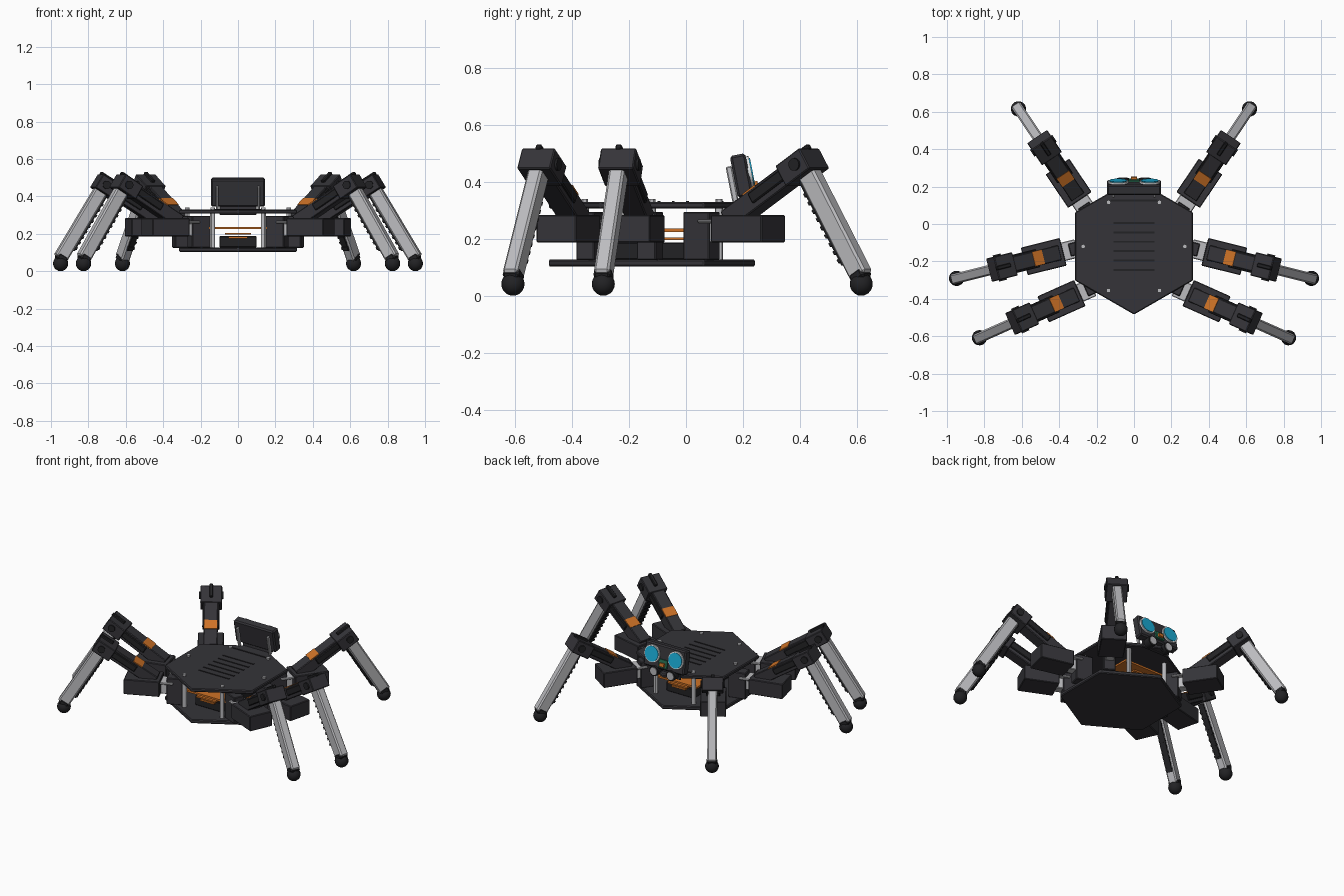
import bpy, bmesh, math
from mathutils import Matrix, Vector

cube = bpy.data.objects.get("Cube")
if cube:
    bpy.data.objects.remove(cube, do_unlink=True)


def material(name, rgb):
    m = bpy.data.materials.new(name)
    m.use_nodes = True
    m.diffuse_color = (*rgb, 1)
    m.node_tree.nodes["Principled BSDF"].inputs["Base Color"].default_value = (*rgb, 1)
    return m


DARK = material("charcoal", (0.035, 0.034, 0.04))
BLACK = material("black rubber", (0.016, 0.016, 0.018))
GREY = material("light grey", (0.5, 0.5, 0.52))
ORANGE = material("orange", (0.62, 0.17, 0.02))
BLUE = material("eye blue", (0.01, 0.4, 0.65))
WHITE = material("eye rim white", (0.75, 0.78, 0.8))
GREEN = material("board green", (0.02, 0.15, 0.08))


def finish(name, bm, mat, matrix, bevel=0, smooth=False):
    bm.transform(matrix)
    me = bpy.data.meshes.new(name)
    bm.to_mesh(me)
    bm.free()
    me.materials.append(mat)
    ob = bpy.data.objects.new(name, me)
    bpy.context.collection.objects.link(ob)
    if bevel:
        mod = ob.modifiers.new("soft edges", 'BEVEL')
        mod.width, mod.segments = bevel, 1
    if smooth:
        bpy.ops.object.select_all(action='DESELECT')
        ob.select_set(True)
        bpy.context.view_layer.objects.active = ob
        bpy.ops.object.shade_smooth_by_angle()
    return ob


def box(name, size, loc, mat, frame=Matrix(), tilt=0, bevel=0.004):
    bm = bmesh.new()
    bmesh.ops.create_cube(bm, size=1, matrix=Matrix.Diagonal((*size, 1)))
    place = Matrix.Translation(loc) @ Matrix.Rotation(tilt, 4, 'Y')
    return finish(name, bm, mat, frame @ place, bevel)


def cylinder(name, radius, depth, loc, mat, frame=Matrix(), axis='Z', sides=20, bevel=0):
    bm = bmesh.new()
    bmesh.ops.create_cone(bm, cap_ends=True, segments=sides, radius1=radius, radius2=radius, depth=depth)
    turn = {'X': Matrix.Rotation(math.pi / 2, 4, 'Y'),
            'Y': Matrix.Rotation(math.pi / 2, 4, 'X'), 'Z': Matrix()}[axis]
    return finish(name, bm, mat, frame @ Matrix.Translation(loc) @ turn, bevel, sides > 6)


def sphere(name, radius, loc, mat, frame=Matrix()):
    bm = bmesh.new()
    bmesh.ops.create_uvsphere(bm, u_segments=16, v_segments=10, radius=radius)
    return finish(name, bm, mat, frame @ Matrix.Translation(loc), 0, True)


# Body: two hexagonal decks
CY = -0.12
cylinder("top_deck", 0.364, 0.022, (0, CY, 0.318), DARK, sides=6, bevel=0.005)
cylinder("bottom_deck", 0.364, 0.024, (0, CY, 0.115), DARK, sides=6, bevel=0.005)

# Standoffs and deck screws
for i in range(6):
    a = math.radians(60 * i)
    x, y = 0.272 * math.cos(a), CY + 0.272 * math.sin(a)
    cylinder("standoff", 0.014, 0.19, (x, y, 0.215), GREY, sides=12)
    cylinder("deck_screw", 0.012, 0.012, (x, y, 0.333), GREY, sides=12)

# Vent slots on the top deck
for i in range(6):
    box("vent_slot", (0.22, 0.01, 0.004), (0, CY - 0.125 + 0.05 * i, 0.33), BLACK, bevel=0)
box("front_vent", (0.25, 0.012, 0.004), (0, 0.125, 0.33), BLACK, bevel=0)

# Electronics between the decks
box("main_board", (0.31, 0.46, 0.012), (0, CY, 0.23), ORANGE, bevel=0)
box("battery", (0.2, 0.36, 0.06), (0, CY, 0.157), BLACK)
box("lower_board", (0.14, 0.42, 0.01), (0, CY, 0.2), ORANGE, bevel=0)
box("connector", (0.1, 0.4, 0.01), (0, CY, 0.18), ORANGE, bevel=0)


def leg(side, px, py, degrees):
    """Leg along local +x, measured outward from its body joint."""
    a = math.radians(degrees)
    if side < 0:
        a = math.pi - a
    f = Matrix.Translation((side * px, py, 0)) @ Matrix.Rotation(a, 4, 'Z')
    part = ("left_" if side > 0 else "right_")

    # Hip servo and bracket
    box(part + "hip_servo", (0.11, 0.07, 0.17), (-0.055, 0, 0.21), DARK, f)
    box(part + "hip_bracket", (0.06, 0.055, 0.07), (0.015, 0, 0.222), GREY, f)
    box(part + "hip_arm", (0.09, 0.1, 0.012), (0.005, 0, 0.262), GREY, f)
    box(part + "coxa", (0.215, 0.152, 0.097), (0.142, 0, 0.235), DARK, f)

    # Thigh, drawn in a frame that climbs along it
    t = f @ Matrix.Translation((0.07, 0, 0.265)) @ Matrix.Rotation(math.radians(-32), 4, 'Y')
    box(part + "thigh", (0.38, 0.082, 0.072), (0.19, 0, 0), DARK, t)
    box(part + "servo_band", (0.062, 0.08, 0.03), (0.142, 0, 0.024), ORANGE, t, bevel=0)
    for s in (-1, 1):
        box(part + "thigh_rail", (0.17, 0.014, 0.04), (0.22, s * 0.043, 0.005), BLACK, t)
        cylinder(part + "knee_pivot", 0.022, 0.012, (0.37, s * 0.066, 0), BLACK, t, axis='Y')
    box(part + "knee_block", (0.12, 0.128, 0.084), (0.355, 0, -0.002), DARK, t)
    box(part + "knee_fin", (0.09, 0.022, 0.02), (0.375, 0, 0.044), BLACK, t)

    # Shin with a toothed inner strip
    k = f @ Matrix.Translation((0.392, 0, 0.445)) @ Matrix.Rotation(math.radians(-31.6), 4, 'Y')
    box(part + "shin", (0.072, 0.056, 0.47), (0, 0, -0.208), GREY, k, bevel=0.008)
    box(part + "shin_strip", (0.014, 0.034, 0.34), (-0.037, 0, -0.2), BLACK, k, bevel=0)
    for i in range(9):
        box(part + "shin_tooth", (0.014, 0.04, 0.014), (-0.042, 0, -0.08 - 0.034 * i), BLACK, k, bevel=0)

    # Foot
    box(part + "foot_cap", (0.062, 0.062, 0.04), (-0.004, 0, -0.437), BLACK, k, bevel=0.01)
    sphere(part + "foot", 0.041, (0.622, 0, 0.041), BLACK, f)


for side in (1, -1):
    leg(side, 0.27, 0.10, 56)
    leg(side, 0.345, -0.14, -14)
    leg(side, 0.258, -0.355, -24)

# Head: panel leaning back, with its details in the panel's own frame
h = Matrix.Translation((0, 0.195, 0.422)) @ Matrix.Rotation(math.radians(11), 4, 'X')
box("head_panel", (0.29, 0.055, 0.15), (0, 0, 0), DARK, h, bevel=0.008)
box("head_board", (0.06, 0.012, 0.05), (0, 0.032, -0.035), GREEN, h, bevel=0)
box("head_connector", (0.032, 0.018, 0.022), (0, 0.042, -0.04), ORANGE, h, bevel=0)
for s in (1, -1):
    box("head_post", (0.014, 0.022, 0.13), (s * 0.11, -0.038, -0.025), GREY, h)
    cylinder("eye_rim", 0.055, 0.012, (s * 0.085, 0.031, 0.008), WHITE, h, axis='Y', sides=28)
    cylinder("eye_lens", 0.047, 0.016, (s * 0.085, 0.033, 0.008), BLUE, h, axis='Y', sides=28)
    # Range sensors below the head
    cylinder("sensor_barrel", 0.032, 0.05, (s * 0.06, 0.22, 0.335), BLACK, axis='Y')
    cylinder("sensor_face", 0.024, 0.008, (s * 0.06, 0.245, 0.335), GREY, axis='Y')
box("sensor_board", (0.2, 0.012, 0.07), (0, 0.195, 0.335), DARK)
